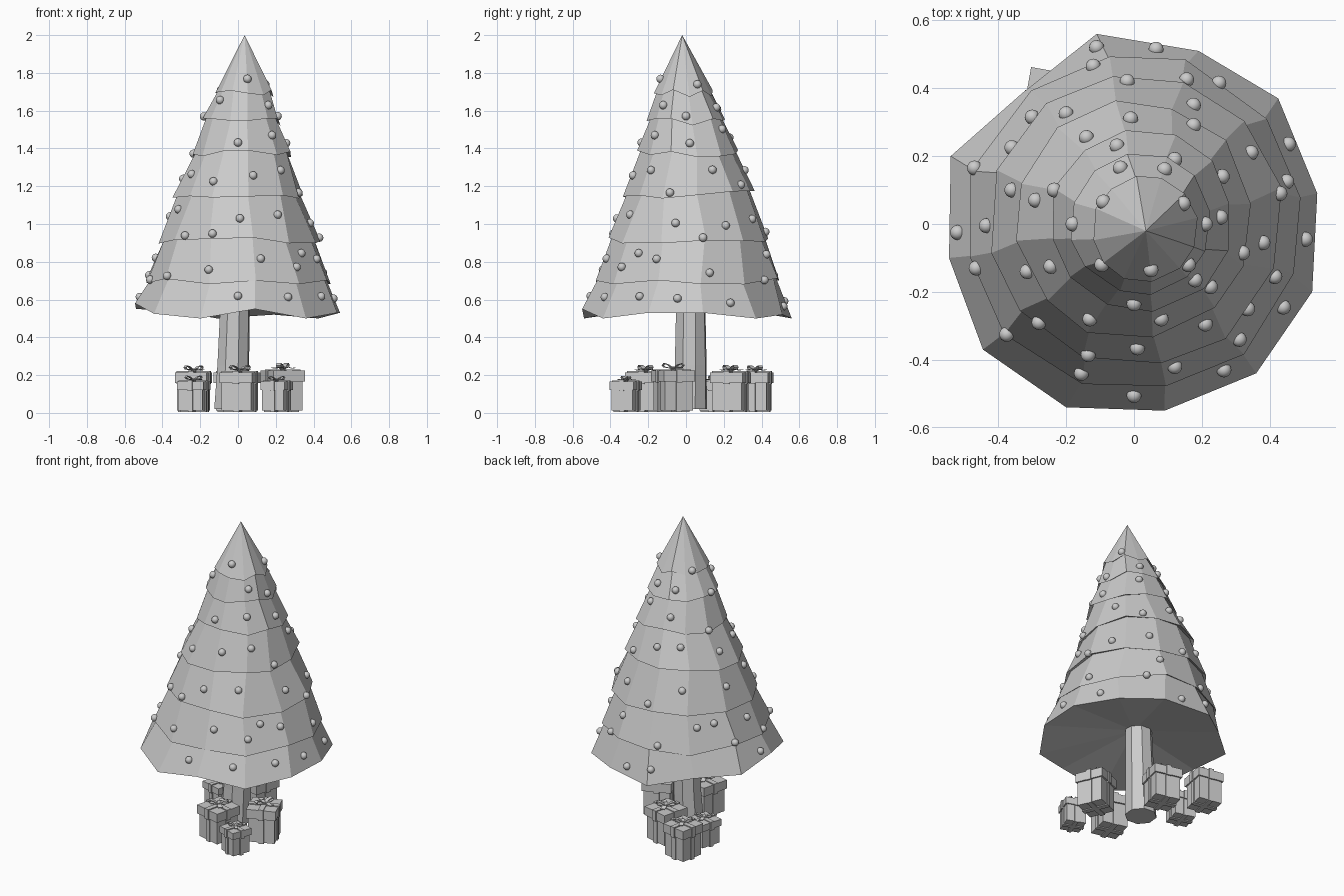
import bpy, bmesh, math, random
from mathutils import Vector, Matrix
from mathutils.bvhtree import BVHTree

if "Cube" in bpy.data.objects:
    bpy.data.objects.remove(bpy.data.objects["Cube"])

random.seed(4)


def make_object(name, bm, smooth=False):
    bmesh.ops.recalc_face_normals(bm, faces=bm.faces)
    for f in bm.faces:
        f.smooth = smooth
    me = bpy.data.meshes.new(name)
    bm.to_mesh(me)
    ob = bpy.data.objects.new(name, me)
    bpy.context.collection.objects.link(ob)
    return ob


def bridge(bm, a, b):
    n = len(a)
    for i in range(n):
        bm.faces.new((a[i], a[(i + 1) % n], b[(i + 1) % n], b[i]))


def fan(bm, ring, point):
    v = bm.verts.new(point)
    for i in range(len(ring)):
        bm.faces.new((ring[i], ring[(i + 1) % len(ring)], v))


# Foliage: one zigzag shell of seven uneven twelve-sided tiers
N = 12
APEX = Vector((0.035, -0.02, 2.0))
skirt = [(0.54, 0.09, 0.53), (0.425, 0.37, 0.50), (0.19, 0.51, 0.52),
         (-0.11, 0.56, 0.50), (-0.33, 0.385, 0.54), (-0.54, 0.20, 0.55),
         (-0.545, -0.10, 0.58), (-0.445, -0.37, 0.525), (-0.20, -0.54, 0.50),
         (0.09, -0.55, 0.55), (0.36, -0.44, 0.50), (0.525, -0.20, 0.53)]
# rim height, rim radius, radius of the tier below where it tucks in, centre
tiers = [(0.70, 0.498, 0.476, 0, 0.005), (0.91, 0.436, 0.406, 0.003, 0.012),
         (1.155, 0.354, 0.326, 0, 0.01), (1.37, 0.270, 0.246, 0.02, 0.01),
         (1.54, 0.210, 0.188, 0.02, 0), (1.69, 0.157, 0.138, 0.032, -0.015)]

bm = bmesh.new()
ring = [bm.verts.new(p) for p in skirt]
fan(bm, ring, (0, 0, 0.60))
for z, r_out, r_in, cx, cy in tiers:
    inner, outer = [], []
    for i in range(N):
        a = math.radians(10 + 30 * i + random.uniform(-3, 3))
        dz = random.uniform(-0.022, 0.022)
        k = 1 + random.uniform(-0.02, 0.02)
        for ring_list, r, h in ((inner, r_in, z + 0.015), (outer, r_out * k, z)):
            ring_list.append(bm.verts.new((cx + r * math.cos(a),
                                           cy + r * math.sin(a), h + dz)))
    bridge(bm, ring, inner)
    bridge(bm, inner, outer)
    ring = outer
fan(bm, ring, APEX)
make_object("tree_foliage", bm)
surface = BVHTree.FromBMesh(bm)

# Trunk: eight-sided, leaning slightly and wider at the foot
bm = bmesh.new()
rings = []
for x, y, z, r in ((-0.035, 0.02, 0.02, 0.095), (-0.025, 0.025, 0.25, 0.088),
                   (-0.015, 0.025, 0.61, 0.08)):
    rings.append([bm.verts.new((x + r * math.cos(math.tau * i / 8 + 0.3),
                                y + r * math.sin(math.tau * i / 8 + 0.3), z))
                  for i in range(8)])
bridge(bm, rings[0], rings[1])
bridge(bm, rings[1], rings[2])
bm.faces.new(rings[0])
bm.faces.new(rings[2])
make_object("trunk", bm)

# Baubles: placed in plan, dropped onto the foliage
plan = [(-.11, .52), (.065, .515), (-.12, .465), (-.02, .42), (.155, .425),
        (.25, .415), (.175, .35), (.175, .29), (-.01, .31), (-.20, .325),
        (-.30, .315), (-.36, .225), (-.14, .255), (-.05, .23), (-.04, .165),
        (.12, .19), (.09, .16), (.345, .21), (.455, .235), (.45, .125),
        (.43, .09), (.26, .14), (.145, .06), (.21, 0), (.255, .02),
        (.38, -.055), (.505, -.045), (.32, -.085), (.415, -.155), (.44, -.245),
        (.335, -.25), (.31, -.34), (.265, -.43), (.21, -.295), (.225, -.185),
        (.18, -.165), (.16, -.12), (.05, -.135), (0, -.235), (.08, -.28),
        (.01, -.365), (.12, -.42), (0, -.505), (-.155, -.44), (-.135, -.385),
        (-.13, -.28), (-.28, -.29), (-.375, -.325), (-.465, -.13), (-.315, -.14),
        (-.245, -.125), (-.095, -.12), (-.18, 0), (-.435, -.005), (-.52, -.025),
        (-.47, .165), (-.36, .10), (-.29, .07), (-.235, .10), (-.09, .065)]
bm = bmesh.new()
for x, y in plan:
    inward = Vector((x, y, 0)).normalized() * 0.003
    hit = surface.ray_cast(Vector((x, y, 3)) - inward, Vector((0, 0, -1)))[0]
    if hit:
        bmesh.ops.create_uvsphere(bm, u_segments=16, v_segments=10, radius=0.022,
                                  matrix=Matrix.Translation(hit + inward))
make_object("baubles", bm, smooth=True)


# Gifts: box, lid, crossed ribbon and bow
def box(bm, sx, sy, z0, z1):
    m = Matrix.Translation((0, 0, (z0 + z1) / 2)) @ Matrix.Diagonal((sx, sy, z1 - z0, 1))
    bmesh.ops.create_cube(bm, size=1, matrix=m)


def strip(bm, path, width, matrix):
    rows = [[bm.verts.new(matrix @ Vector((x, s * width / 2, z))) for s in (-1, 1)]
            for x, z in path]
    for a, b in zip(rows, rows[1:]):
        bm.faces.new((a[0], a[1], b[1], b[0]))


def gift(name, x, y, w, h, angle):
    place = Matrix.Translation((x, y, 0)) @ Matrix.Rotation(math.radians(angle), 4, 'Z')
    lid_z, lid_w, e = h * 0.74, w * 1.12, 0.006
    bm = bmesh.new()
    box(bm, w, w, 0.012, lid_z)
    box(bm, lid_w, lid_w, lid_z, h)
    make_object(name + "_box", bm).matrix_world = place

    bm = bmesh.new()
    for across in (0, 1):
        for size, z0, z1 in ((w, 0.006, lid_z), (lid_w, lid_z - e, h + e)):
            dims = (size + 2 * e, w * 0.2)
            box(bm, dims[across], dims[1 - across], z0, z1)
    make_object(name + "_ribbon", bm).matrix_world = place

    bm = bmesh.new()
    loop = [(0, 0), (.16, .04), (.32, .06), (.38, .13), (.32, .20), (.18, .16), (0, .03)]
    tail = [(0, .03), (.16, .09), (.30, .04), (.42, .06)]
    for path, turn in ((loop, 45), (loop, 225), (tail, 120), (tail, 330)):
        m = Matrix.Translation((0, 0, h + e)) @ Matrix.Rotation(math.radians(turn), 4, 'Z')
        strip(bm, [(px * w, pz * w) for px, pz in path], w * 0.17, m)
    box(bm, w * 0.14, w * 0.14, h, h + w * 0.12)
    bow = make_object(name + "_bow", bm)
    bow.matrix_world = place
    bow.modifiers.new("thickness", 'SOLIDIFY').thickness = 0.003


gift("gift_back_left", -0.235, 0.365, 0.15, 0.215, -10)
gift("gift_left_small", -0.235, 0.15, 0.13, 0.165, -15)
gift("gift_front", 0.01, -0.215, 0.16, 0.215, -14)
gift("gift_right", 0.237, -0.068, 0.16, 0.225, 22)
gift("gift_front_right_small", 0.205, -0.318, 0.12, 0.165, -20)
gift("gift_back", -0.02, 0.235, 0.16, 0.215, -14)
